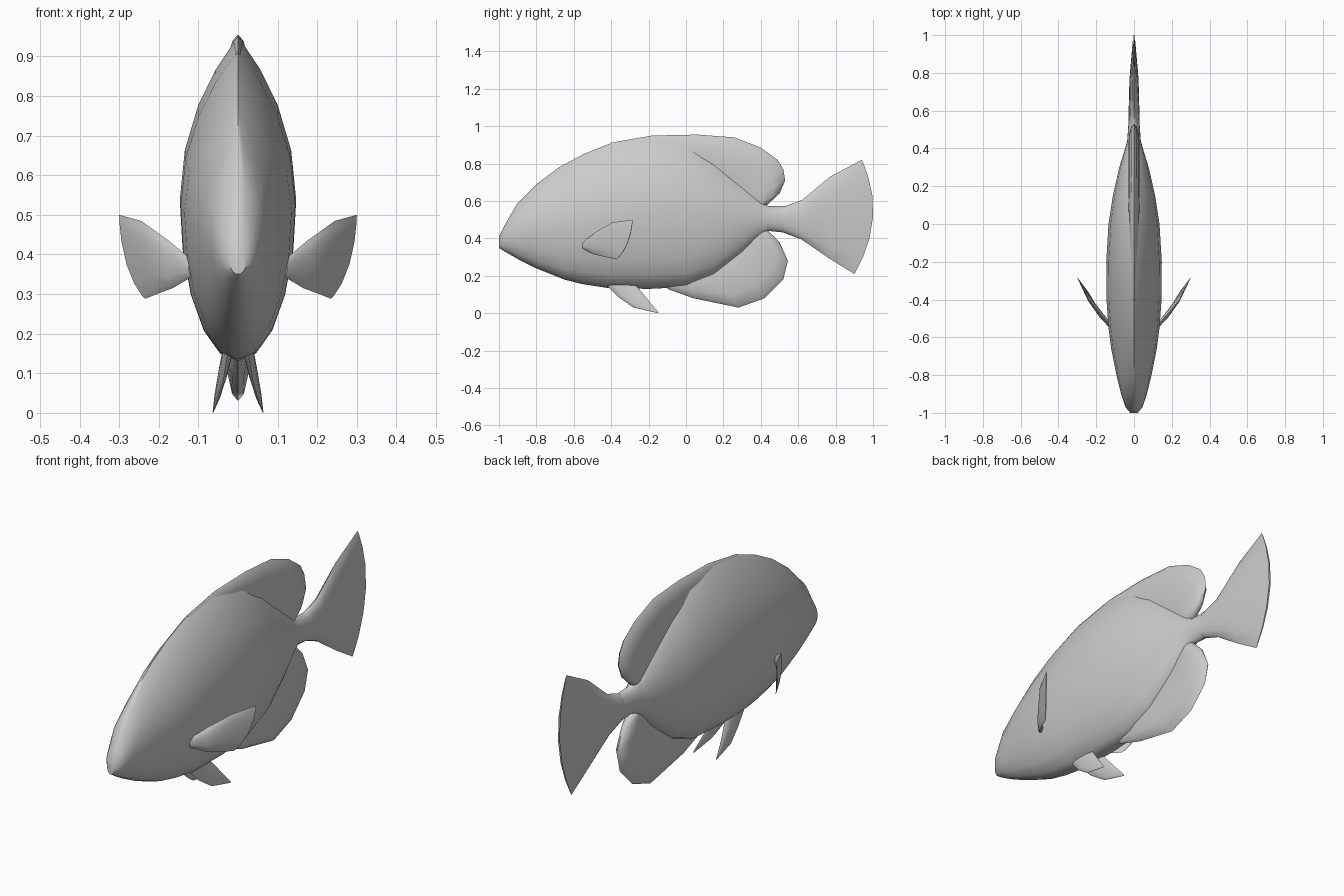
import bpy, bmesh, math
from mathutils import Vector

if "Cube" in bpy.data.objects:
    bpy.data.objects.remove(bpy.data.objects["Cube"])

grey = bpy.data.materials.new("plain_grey")
grey.diffuse_color = (0.6, 0.6, 0.6, 1)
grey.use_nodes = True
grey.node_tree.nodes["Principled BSDF"].inputs["Base Color"].default_value = grey.diffuse_color


def loft(name, stations, side=(1, 0, 0), n=16, end_bulge=(0, 0, 0), mirror=False):
    """Skin lens-shaped rings; a station is (bottom, top, half thickness, top sharpness)."""
    bm = bmesh.new()
    side, bulge = Vector(side).normalized(), Vector(end_bulge)
    rings = []
    for k, (lo, hi, half, power) in enumerate(stations):
        lo, hi = Vector(lo), Vector(hi)
        ring = []
        for i in range(n):
            a = 2 * math.pi * i / n - math.pi / 2
            t, c = math.sin(a), math.cos(a)
            p = power if t > 0 else 1.0
            w = math.copysign(abs(c) ** p, c) * half if abs(c) > 1e-6 else 0
            pos = lo.lerp(hi, (t + 1) / 2) + side * w
            if k == len(stations) - 1:
                pos += bulge * (1 - t * t)
            ring.append(bm.verts.new(pos))
        rings.append(ring)
    for a, b in zip(rings, rings[1:]):
        for i in range(n):
            j = (i + 1) % n
            bm.faces.new((a[i], a[j], b[j], b[i]))
    bm.faces.new(rings[0])
    bm.faces.new(rings[-1])
    bmesh.ops.remove_doubles(bm, verts=bm.verts, dist=0.0005)
    bmesh.ops.recalc_face_normals(bm, faces=bm.faces)
    mesh = bpy.data.meshes.new(name)
    bm.to_mesh(mesh)
    bm.free()
    mesh.materials.append(grey)
    ob = bpy.data.objects.new(name, mesh)
    bpy.context.collection.objects.link(ob)
    if mirror:
        ob.modifiers.new("mirror", 'MIRROR').use_mirror_merge = False
    bpy.ops.object.select_all(action='DESELECT')
    ob.select_set(True)
    bpy.context.view_layer.objects.active = ob
    bpy.ops.object.shade_smooth_by_angle(angle=math.radians(55))
    return ob


def flat(rows, power=1.0):
    """Stations on the centre plane from (y low, z low, y high, z high, half width)."""
    return [((0, a, b), (0, c, d), w, power) for a, b, c, d, w in rows]


# Body, from the blunt mouth to the narrow tail root
head = flat([(-1, .35, -1, .41, .02), (-.97, .33, -.97, .47, .045),
             (-.9, .29, -.9, .59, .068)], 1.2)
trunk = flat([(-.8, .24, -.8, .69, .093), (-.65, .18, -.68, .78, .12),
              (-.55, .155, -.55, .85, .135), (-.42, .135, -.4, .91, .145),
              (-.2, .13, -.2, .945, .147), (0, .14, 0, .92, .135),
              (.15, .2, .15, .83, .112), (.3, .32, .3, .7, .078)], 1.8)
root = flat([(.38, .395, .38, .62, .053), (.44, .44, .44, .572, .036),
             (.52, .432, .53, .573, .03)])
loft("body", head + trunk + root, n=20)

# Fan-shaped tail with a rounded rear edge
loft("tail_fin", flat([(.45, .44, .45, .57, .033), (.52, .432, .53, .573, .03),
                       (.62, .393, .62, .605, .028), (.77, .29, .77, .73, .024),
                       (.9, .21, .94, .82, .004)]), end_bulge=(0, .08, 0))

# Long back fin ending in a rounded lobe
loft("dorsal_fin", flat([(-.42, .8, -.4, .912, .012), (-.18, .78, -.18, .95, .022),
                         (0, .73, .06, .955, .028), (.1, .68, .26, .94, .03),
                         (.19, .64, .4, .885, .03), (.24, .62, .49, .82, .03),
                         (.27, .6, .52, .77, .03), (.3, .585, .53, .71, .03),
                         (.33, .565, .5, .64, .028), (.36, .55, .43, .575, .02)]), n=12)

# Rounded belly fin below the tail root
loft("anal_fin", flat([(-.1, .13, -.1, .22, .015), (.04, .08, 0, .26, .027),
                       (.28, .03, .1, .3, .03), (.42, .08, .2, .35, .03),
                       (.52, .18, .26, .39, .03), (.545, .28, .3, .43, .03),
                       (.5, .38, .33, .46, .028), (.44, .44, .36, .48, .02)]), n=12)

# Side fins, swept out and back
loft("pectoral_fins", [((.115, -.55, .345), (.115, -.545, .385), .012, 1),
                       ((.165, -.495, .315), (.175, -.48, .435), .013, 1),
                       ((.205, -.43, .3), (.245, -.395, .485), .01, 1),
                       ((.235, -.37, .288), (.3, -.285, .5), .002, 1)],
     side=(.83, -.56, 0), n=12, end_bulge=(.012, .015, -.02), mirror=True)

# Paired lower fins, curving down and back
loft("pelvic_fins", [((.025, -.43, .155), (.025, -.28, .165), .014, 1),
                     ((.037, -.36, .085), (.042, -.23, .105), .011, 1),
                     ((.052, -.28, .03), (.053, -.19, .055), .007, 1),
                     ((.063, -.15, 0), (.063, -.148, .006), .001, 1)],
     n=12, mirror=True)
